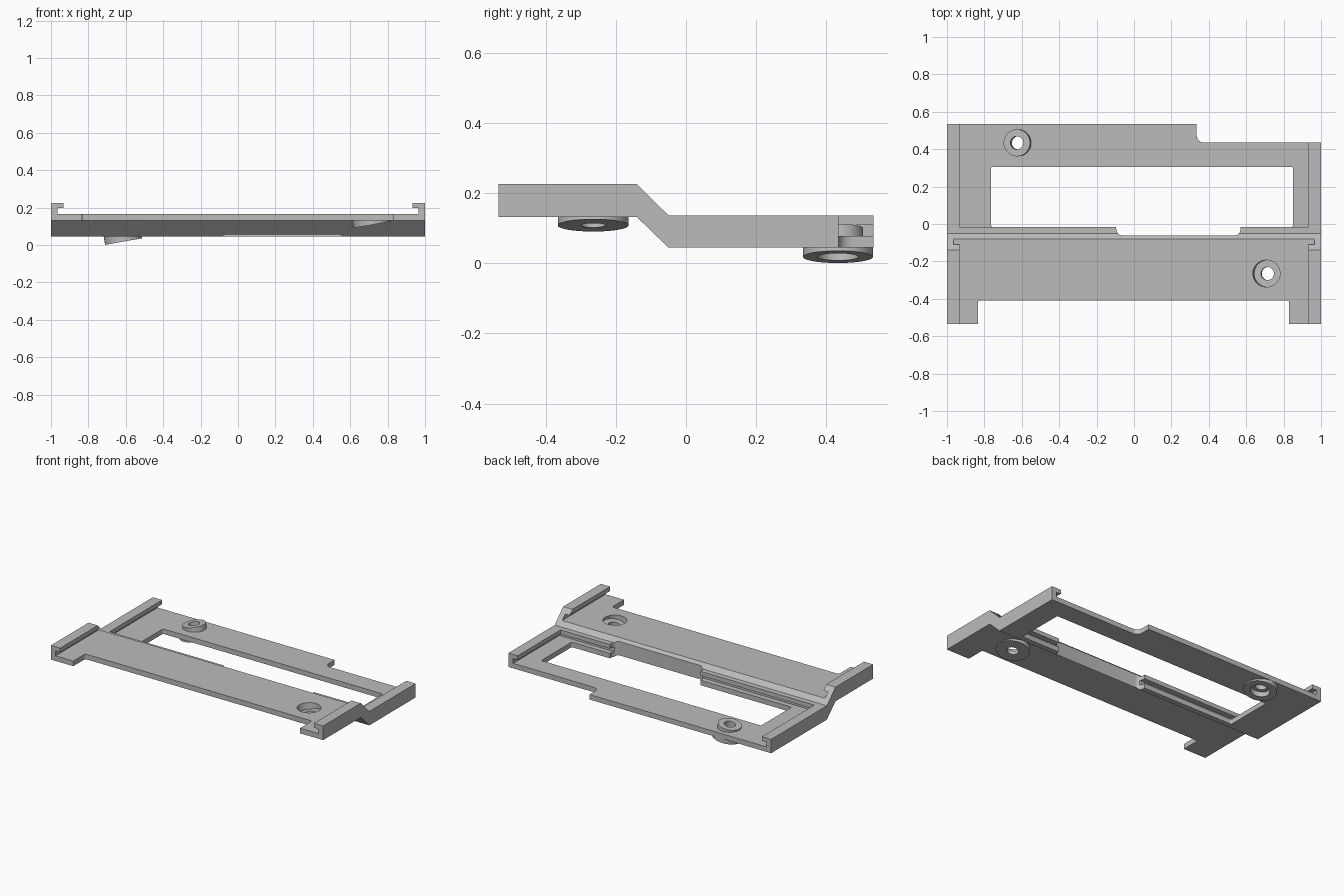
import bpy, bmesh, math
from mathutils import Vector, Matrix

if "Cube" in bpy.data.objects:
    bpy.data.objects.remove(bpy.data.objects["Cube"])

# Single matte grey
grey = bpy.data.materials.new("light_grey")
grey.use_nodes = True
colour = (0.5, 0.5, 0.5, 1)
grey.diffuse_color = colour
grey.node_tree.nodes["Principled BSDF"].inputs["Base Color"].default_value = colour

TILT = Matrix.Rotation(math.radians(-10), 4, 'Y')


def finish(bm, name):
    bmesh.ops.recalc_face_normals(bm, faces=bm.faces)
    mesh = bpy.data.meshes.new(name)
    bm.to_mesh(mesh)
    bm.free()
    mesh.materials.append(grey)
    ob = bpy.data.objects.new(name, mesh)
    bpy.context.collection.objects.link(ob)
    return ob


def prism(name, points, direction):
    """Extrude a closed outline along a direction."""
    bm = bmesh.new()
    face = bm.faces.new([bm.verts.new(p) for p in points])
    moved = bmesh.ops.extrude_face_region(bm, geom=[face])["geom"]
    verts = [v for v in moved if isinstance(v, bmesh.types.BMVert)]
    bmesh.ops.translate(bm, verts=verts, vec=direction)
    return finish(bm, name)


def block(name, x, y, z, radius=0):
    """Box with optionally rounded upright edges."""
    corners = [(x[1], y[1], 1, 1), (x[0], y[1], -1, 1),
               (x[0], y[0], -1, -1), (x[1], y[0], 1, -1)]
    points = []
    for i, (cx, cy, sx, sy) in enumerate(corners):
        steps = 6 if radius else 0
        for k in range(steps + 1):
            a = math.pi / 2 * (i + k / max(steps, 1))
            points.append((cx + radius * (math.cos(a) - sx),
                           cy + radius * (math.sin(a) - sy), z[0]))
    return prism(name, points, (0, 0, z[1] - z[0]))


def tilted_disc(name, centre, radius, low, high, clip=None):
    """Tilted cylinder around a boss centre, optionally trimmed at a height."""
    bm = bmesh.new()
    bmesh.ops.create_cone(bm, cap_ends=True, segments=48, radius1=radius, radius2=radius,
                          depth=high - low,
                          matrix=Matrix.Translation(centre) @ TILT
                          @ Matrix.Translation((0, 0, (low + high) / 2)))
    if clip is not None:
        cut = bmesh.ops.bisect_plane(bm, geom=bm.verts[:] + bm.edges[:] + bm.faces[:],
                                     plane_co=(0, 0, clip), plane_no=(0, 0, 1),
                                     clear_outer=True)["geom_cut"]
        bmesh.ops.contextual_create(
            bm, geom=[e for e in cut if isinstance(e, bmesh.types.BMEdge)])
    return finish(bm, name)


def combine(target, tool, operation):
    mod = target.modifiers.new("combine", 'BOOLEAN')
    mod.operation, mod.solver, mod.object = operation, 'EXACT', tool
    bpy.ops.object.select_all(action='DESELECT')
    bpy.context.view_layer.objects.active = target
    target.select_set(True)
    bpy.ops.object.modifier_apply(modifier=mod.name)
    bpy.data.objects.remove(tool)


# Stepped bracket body from its side profile
profile = [(-0.535, 0.132), (-0.14, 0.132), (-0.05, 0.045), (0.535, 0.045),
           (0.535, 0.137), (-0.05, 0.137), (-0.14, 0.226), (-0.535, 0.226)]
frame = prism("bracket_frame", [(-1, y, z) for y, z in profile], (2, 0, 0))

# Card channels, openings and edge cutouts
cutters = [
    block("front_slot", (-0.965, 0.965), (-0.7, 0), (0.166, 0.197)),
    block("front_pocket", (-0.932, 0.932), (-0.7, 0), (0.166, 0.4)),
    block("rear_slot", (-0.965, 0.965), (-0.05, 0.7), (0.078, 0.109)),
    block("rear_pocket", (-0.932, 0.932), (-0.015, 0.7), (0.078, 0.4)),
    block("window", (-0.765, 0.85), (-0.015, 0.305), (-0.1, 0.4), 0.008),
    block("window_notch", (-0.095, 0.57), (-0.062, 0.15), (-0.1, 0.4), 0.035),
    block("front_cutout", (-0.835, 0.83), (-0.8, -0.41), (-0.1, 0.4), 0.012),
    block("rear_corner_cutout", (0.335, 1.4), (0.435, 0.9), (-0.1, 0.4), 0.04),
]
for cutter in cutters:
    combine(frame, cutter, 'DIFFERENCE')

# Tilted mounting bosses under the two plates, plus the raised rear collar
front = Vector((0.718, -0.265, 0.1085))
rear = Vector((-0.612, 0.434, 0.0185))
combine(frame, tilted_disc("front_boss", front, 0.101, 0, 0.2, 0.148), 'UNION')
combine(frame, tilted_disc("rear_boss", rear, 0.1, 0, 0.2, 0.062), 'UNION')
combine(frame, tilted_disc("rear_collar", rear, 0.072, 0.035, 0.083), 'UNION')

# Counterbores and through holes
for cutter in [
    tilted_disc("front_counterbore", front, 0.072, 0.025, 0.2),
    tilted_disc("front_hole", front, 0.035, -0.1, 0.2),
    tilted_disc("rear_counterbore", rear, 0.058, -0.1, 0.035),
    tilted_disc("rear_hole", rear, 0.035, -0.1, 0.2),
]:
    combine(frame, cutter, 'DIFFERENCE')

bpy.ops.object.select_all(action='DESELECT')
frame.select_set(True)
bpy.context.view_layer.objects.active = frame
bpy.ops.object.shade_smooth_by_angle(angle=math.radians(30))
